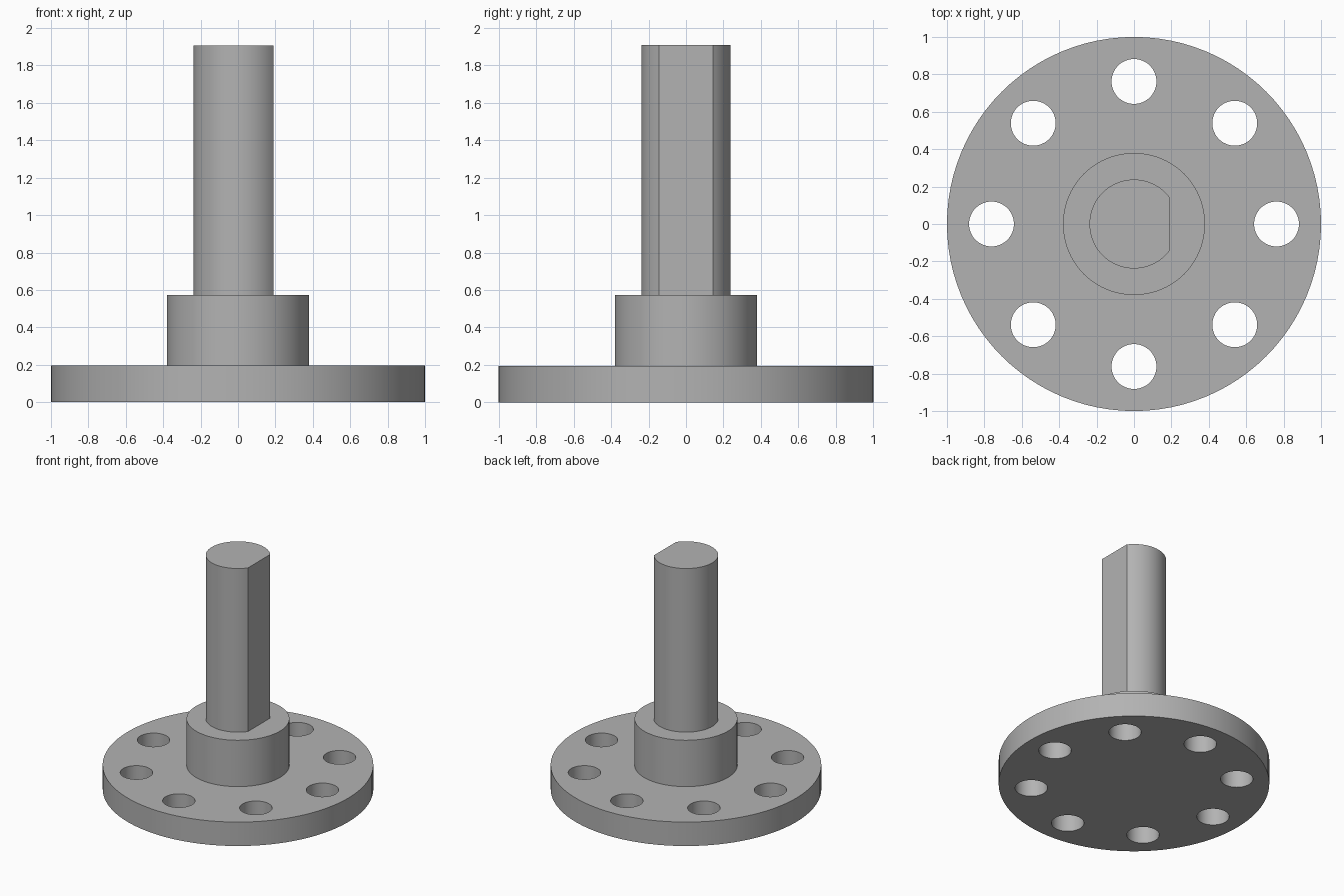
import bpy, bmesh
from math import cos, sin, tau, acos, radians

cube = bpy.data.objects.get("Cube")
if cube:
    bpy.data.objects.remove(cube, do_unlink=True)

# One plain grey metal
grey = bpy.data.materials.new("grey_metal")
grey.use_nodes = True
colour = (0.45, 0.45, 0.45, 1)
grey.diffuse_color = colour
grey.node_tree.nodes["Principled BSDF"].inputs["Base Color"].default_value = colour


def circle(radius, sides, cx=0, cy=0):
    return [(cx + radius * cos(tau * i / sides), cy + radius * sin(tau * i / sides))
            for i in range(sides)]


def d_profile(radius, flat_x, sides):
    # circle cut off by a straight chord on the +x side
    start = acos(flat_x / radius)
    sweep = tau - 2 * start
    return [(radius * cos(start + sweep * i / sides), radius * sin(start + sweep * i / sides))
            for i in range(sides + 1)]


def extrude_profile(name, loops, z0, z1):
    """Fill an outline (first loop) with holes (other loops) and extrude it upward."""
    bm = bmesh.new()
    edges = []
    for loop in loops:
        verts = [bm.verts.new((x, y, z0)) for x, y in loop]
        edges += [bm.edges.new((verts[i - 1], verts[i])) for i in range(len(verts))]
    if len(loops) == 1:
        bm.faces.new(verts)
    else:
        bmesh.ops.triangle_fill(bm, edges=edges, use_beauty=True, normal=(0, 0, 1))
    result = bmesh.ops.extrude_face_region(bm, geom=bm.faces[:], use_keep_orig=True)
    top = [g for g in result["geom"] if isinstance(g, bmesh.types.BMVert)]
    bmesh.ops.translate(bm, verts=top, vec=(0, 0, z1 - z0))
    bmesh.ops.recalc_face_normals(bm, faces=bm.faces[:])
    mesh = bpy.data.meshes.new(name)
    bm.to_mesh(mesh)
    bm.free()
    mesh.materials.append(grey)
    obj = bpy.data.objects.new(name, mesh)
    bpy.context.collection.objects.link(obj)
    bpy.ops.object.select_all(action="DESELECT")
    obj.select_set(True)
    bpy.context.view_layer.objects.active = obj
    bpy.ops.object.shade_smooth_by_angle(angle=radians(30))
    return obj


# Flange with a ring of eight bolt holes
holes = [circle(0.12, 48, 0.762 * cos(tau * i / 8), 0.762 * sin(tau * i / 8)) for i in range(8)]
extrude_profile("flange", [circle(1, 96)] + holes, 0, 0.195)

# Raised hub
extrude_profile("hub", [circle(0.38, 64)], 0.195, 0.573)

# Shaft with a flat along its +x side
extrude_profile("shaft", [d_profile(0.238, 0.19, 56)], 0.573, 1.907)
